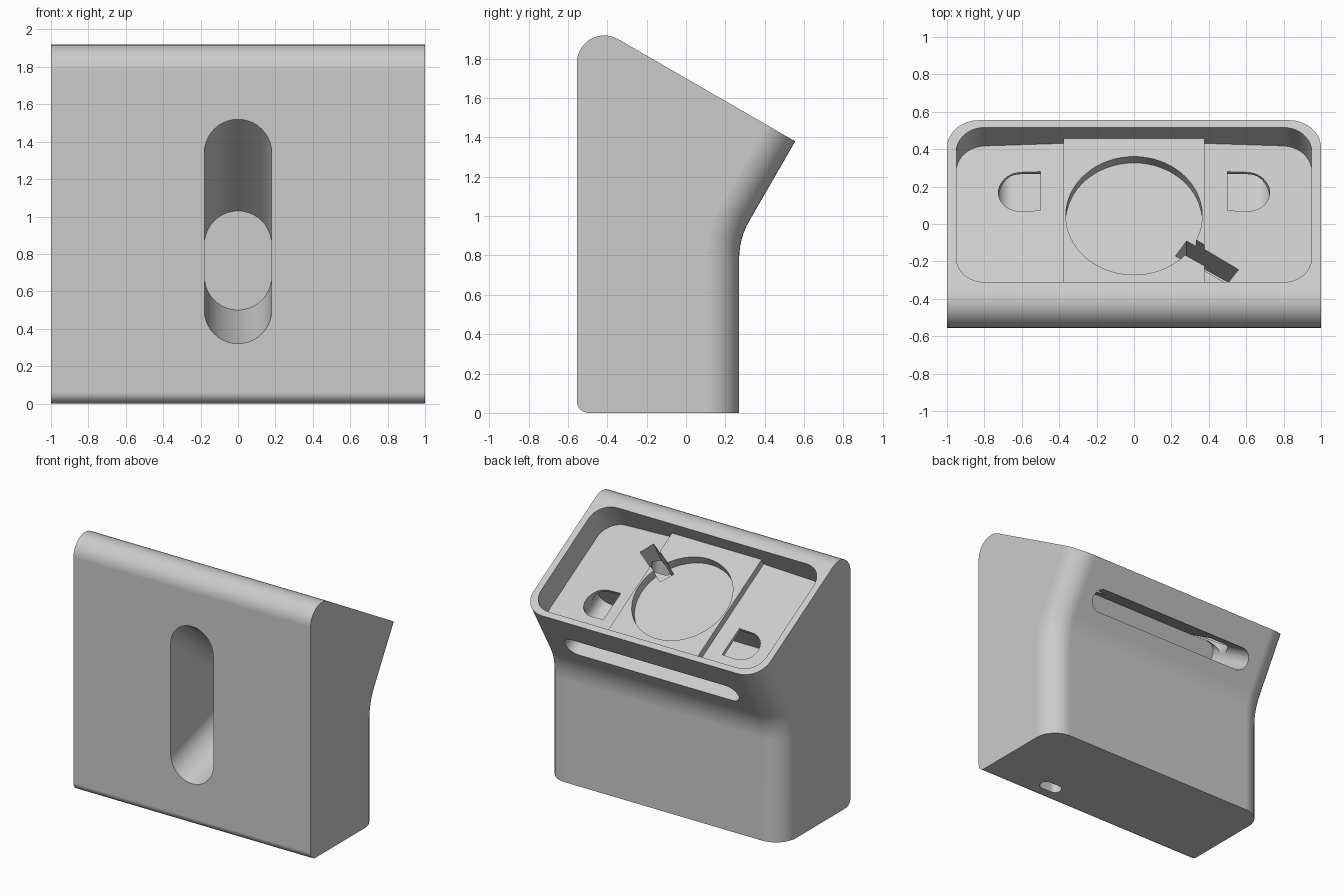
import bpy, bmesh
from math import sin, cos, pi, radians
from mathutils import Vector

cube = bpy.data.objects.get("Cube")
if cube:
    bpy.data.objects.remove(cube, do_unlink=True)

grey = bpy.data.materials.new("light_grey_plastic")
grey.use_nodes = True
colour = (0.6, 0.6, 0.6, 1)
grey.diffuse_color = colour
grey.node_tree.nodes["Principled BSDF"].inputs["Base Color"].default_value = colour

C30, S30 = cos(pi / 6), 0.5
TIP_Y, TIP_Z = 0.555, 1.38          # back end of the sloping top
FRONT, BACK = -0.555, 0.27


def slope(x, v, w):
    """Point on the sloping top: v runs uphill from the back edge, w goes down into the body."""
    return Vector((x, TIP_Y - C30 * v - S30 * w, TIP_Z + S30 * v - C30 * w))


def arc(cx, cy, r, a0, a1, n):
    return [(cx + r * cos(radians(a0 + (a1 - a0) * i / n)),
             cy + r * sin(radians(a0 + (a1 - a0) * i / n))) for i in range(n + 1)]


def rounded(x0, x1, y0, y1, rl, rr, n=10):
    """Rectangle outline with one corner radius on the left and one on the right."""
    raw = (arc(x0 + rl, y0 + rl, rl, 180, 270, n) + arc(x1 - rr, y0 + rr, rr, 270, 360, n)
           + arc(x1 - rr, y1 - rr, rr, 0, 90, n) + arc(x0 + rl, y1 - rl, rl, 90, 180, n))
    pts = []
    for p in raw:
        if all((Vector(p) - Vector(q)).length > 1e-4 for q in pts):
            pts.append(p)
    return pts


def loft(name, rings):
    """Closed solid through rings of points with equal counts."""
    bm = bmesh.new()
    rows = [[bm.verts.new(p) for p in ring] for ring in rings]
    n = len(rows[0])
    for a, b in zip(rows, rows[1:]):
        for i in range(n):
            j = (i + 1) % n
            bm.faces.new((a[i], a[j], b[j], b[i]))
    bm.faces.new(rows[0][::-1])
    bm.faces.new(rows[-1])
    bmesh.ops.recalc_face_normals(bm, faces=bm.faces)
    mesh = bpy.data.meshes.new(name)
    bm.to_mesh(mesh)
    bm.free()
    mesh.materials.append(grey)
    ob = bpy.data.objects.new(name, mesh)
    bpy.context.collection.objects.link(ob)
    return ob


def side_profile(d):
    """Side outline in (y, z), with the back surface moved inwards by d."""
    fillet, r_top, r_low = 0.38, 0.14, 0.06
    length = (TIP_Y - BACK - fillet * (1 - C30)) / S30
    zc = TIP_Z - C30 * length - S30 * fillet
    yc = FRONT + r_top
    ridge_z = TIP_Z + (TIP_Y - yc - S30 * r_top) * S30 / C30 - C30 * r_top
    pts = [(BACK - d, 0)]
    pts += arc(BACK + fillet, zc, fillet + d, 180, 150, 6)
    pts += [(TIP_Y - C30 * d, TIP_Z + S30 * d)]
    pts += arc(yc, ridge_z, r_top, 60, 180, 12)
    pts += arc(FRONT + r_low, r_low, r_low, 180, 270, 8)
    return pts


# Main body: side outline swept across the width, with rounded back corners
R = 0.17
half = [(1 - R + R * sin(i * pi / 20), R * (1 - cos(i * pi / 20))) for i in range(11)]
stations = [(-x, d) for x, d in reversed(half)] + half
body = loft("stand_body", [[Vector((x, y, z)) for y, z in side_profile(d)] for x, d in stations])

cutters = []


def cut(name, outline, lo, hi, place):
    """Prism cutter; hi may depend on the first outline coordinate."""
    top = hi if callable(hi) else (lambda a: hi)
    ob = loft(name, [[place(a, b, lo) for a, b in outline],
                     [place(a, b, top(a)) for a, b in outline]])
    ob.hide_render = True
    cutters.append(ob)


# Top tray: raised middle and tilted floors on both sides
cut("tray_middle", rounded(-0.4, 0.4, 0.045, 1.0, 0, 0), -0.1, 0.12, slope)
for s in (1, -1):
    def mirrored(a, b, c, s=s):
        return slope(a * s, b, c)
    cut("tray_side", rounded(0.378, 0.95, 0.045, 1.0, 0, 0.15), -0.1,
        lambda a: 0.17 + 0.065 * (a - 0.378), mirrored)

# Round recess in the raised middle
cut("round_recess", rounded(-0.365, 0.365, 0.155, 0.885, 0.365, 0.365, 16), 0.05, 0.188, slope)

# Strap slot through the back, opening into the tray at each end
cut("strap_slot", rounded(-0.73, 0.73, 0.205, 0.371, 0.083, 0.083), -0.1, 0.46,
    lambda a, b, c: slope(a, c, b))
for s in (1, -1):
    def mirrored(a, b, c, s=s):
        return slope(a * s, b, c)
    cut("strap_opening", rounded(0.5, 0.725, 0.215, 0.455, 0, 0.12), 0.05, 0.288, mirrored)

# Cable groove leaving the recess, and cable hole down to the base
ga = radians(33)
cut("cable_groove", rounded(0.3, 0.63, -0.055, 0.055, 0, 0), 0.08, 0.38,
    lambda a, b, c: slope(a * cos(ga) - b * sin(ga), 0.52 + a * sin(ga) + b * cos(ga), c))
cut("cable_hole", rounded(0.37, 0.55, -0.44, -0.34, 0.05, 0.05, 6), -0.1, 1.52,
    lambda a, b, c: Vector((a, b, c)))

# Tapering front slot
cut("front_slot", rounded(-0.18, 0.18, 0.32, 1.52, 0.18, 0.18), FRONT - 0.05, FRONT + 0.6,
    lambda a, b, c: Vector((a, c, b + (-0.49 if b > 0.92 else 0.18) * (c - FRONT) / 0.6)))

# Apply the cuts
for c in cutters:
    m = body.modifiers.new(c.name, "BOOLEAN")
    m.operation, m.solver, m.object = "DIFFERENCE", "EXACT", c
bpy.context.view_layer.update()
result = bpy.data.meshes.new_from_object(
    body.evaluated_get(bpy.context.evaluated_depsgraph_get()))
body.modifiers.clear()
body.data = result
for c in cutters:
    bpy.data.objects.remove(c, do_unlink=True)

# Smooth curved areas, keep edges sharp
for o in bpy.context.selected_objects:
    o.select_set(False)
body.select_set(True)
bpy.context.view_layer.objects.active = body
bpy.ops.object.shade_smooth_by_angle(angle=radians(25))
wn = body.modifiers.new("weighted_normals", "WEIGHTED_NORMAL")
wn.keep_sharp = True
